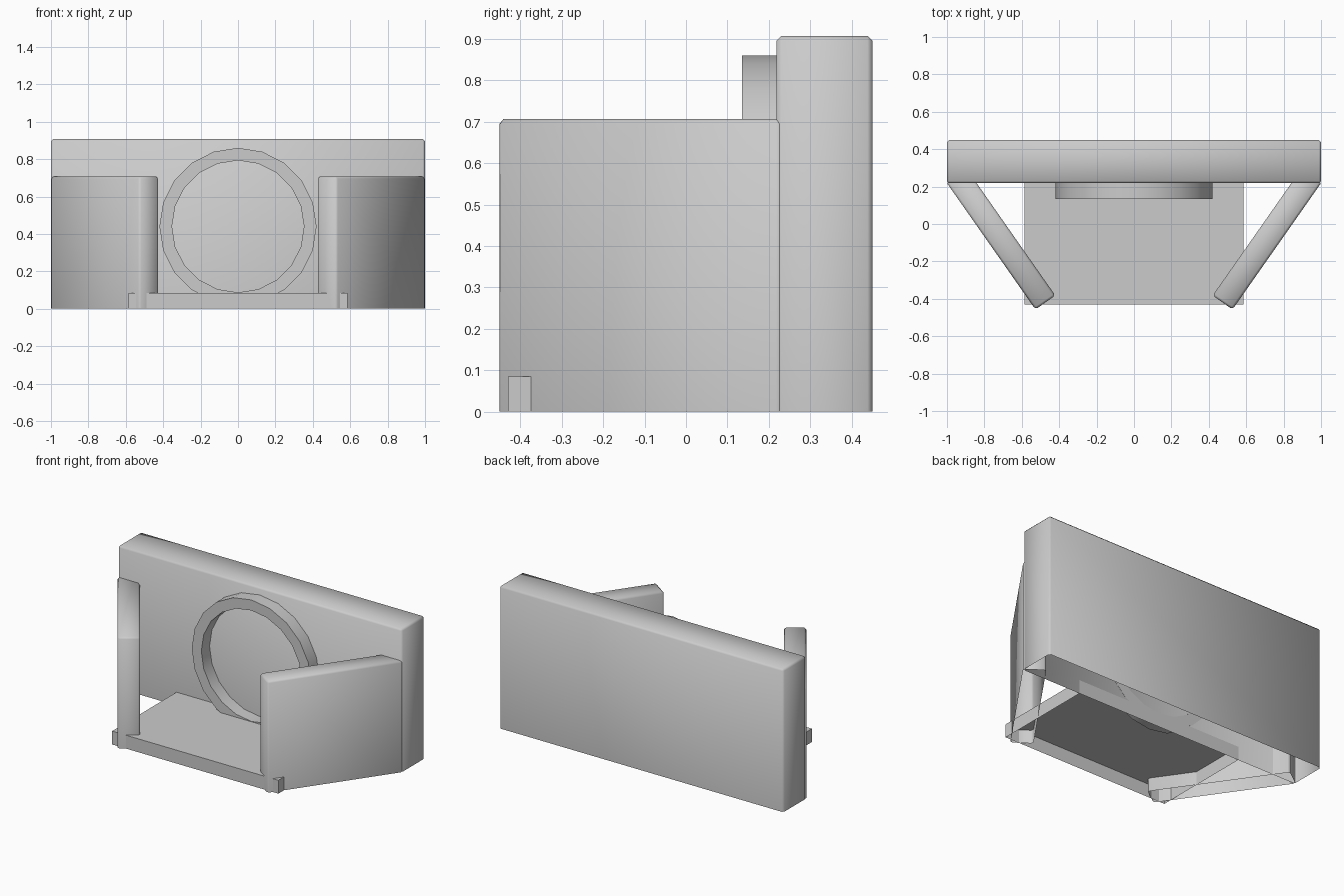
import bpy, bmesh, math
from mathutils import Matrix, Vector

if "Cube" in bpy.data.objects:
    bpy.data.objects.remove(bpy.data.objects["Cube"])


def finish(name, bm, angle):
    mesh = bpy.data.meshes.new(name)
    bm.to_mesh(mesh)
    bm.free()
    ob = bpy.data.objects.new(name, mesh)
    bpy.context.collection.objects.link(ob)
    bpy.ops.object.select_all(action='DESELECT')
    ob.select_set(True)
    bpy.context.view_layer.objects.active = ob
    if angle:
        bpy.ops.object.shade_smooth_by_angle(angle=math.radians(angle))
    return ob


def open_box(name, size, center, turn=0.0, bevel=0.0):
    """Box with an open underside and lightly chamfered edges."""
    bm = bmesh.new()
    bmesh.ops.create_cube(bm, size=1.0)
    bmesh.ops.scale(bm, vec=size, verts=bm.verts)
    bottom = [f for f in bm.faces if f.normal.z < -0.5]
    bmesh.ops.delete(bm, geom=bottom, context='FACES_ONLY')
    if bevel:
        edges = [e for e in bm.edges if not e.is_boundary]
        bmesh.ops.bevel(bm, geom=edges, offset=bevel, segments=1,
                        profile=0.5, affect='EDGES')
    bm.transform(Matrix.Translation(center) @ Matrix.Rotation(turn, 4, 'Z'))
    return finish(name, bm, 60 if bevel else 0)


BEVEL = 0.012

# Tall back wall
open_box("back_wall", (2.0, 0.232, 0.907), (0, 0.334, 0.4535), bevel=BEVEL)

# Angled side walls: outer line runs a -> b, thickness goes inward into the back wall
a, b = Vector((0.527, -0.457, 0)), Vector((1.004, 0.224, 0))
thick, height = 0.13, 0.707
run = b - a
inward = Vector((-run.y, run.x, 0)).normalized()
mid = (a + b) / 2 + inward * thick / 2 + Vector((0, 0, height / 2))
side = open_box("side_walls", (run.length, thick, height), mid,
                turn=math.atan2(run.y, run.x), bevel=BEVEL)
side.modifiers.new("mirror", 'MIRROR').use_clip = False

# Low floor slab, its front corners poke out past the side walls
open_box("floor_slab", (1.17, 0.65, 0.085), (0, -0.105, 0.0425))

# Round hoop on the wall: rectangular section spun about the y axis
SIDES, CZ = 20, 0.44
profile = [(0.42, 0.219), (0.42, 0.135), (0.353, 0.135), (0.353, 0.219)]
bm = bmesh.new()
rings = []
for i in range(SIDES):
    t = 2 * math.pi * i / SIDES
    rings.append([bm.verts.new((r * math.sin(t), y, CZ + r * math.cos(t)))
                  for r, y in profile])
for i in range(SIDES):
    p, q = rings[i], rings[(i + 1) % SIDES]
    for k in range(4):
        n = (k + 1) % 4
        bm.faces.new((p[k], p[n], q[n], q[k]))
bmesh.ops.recalc_face_normals(bm, faces=bm.faces)
finish("wall_hoop", bm, 30)
